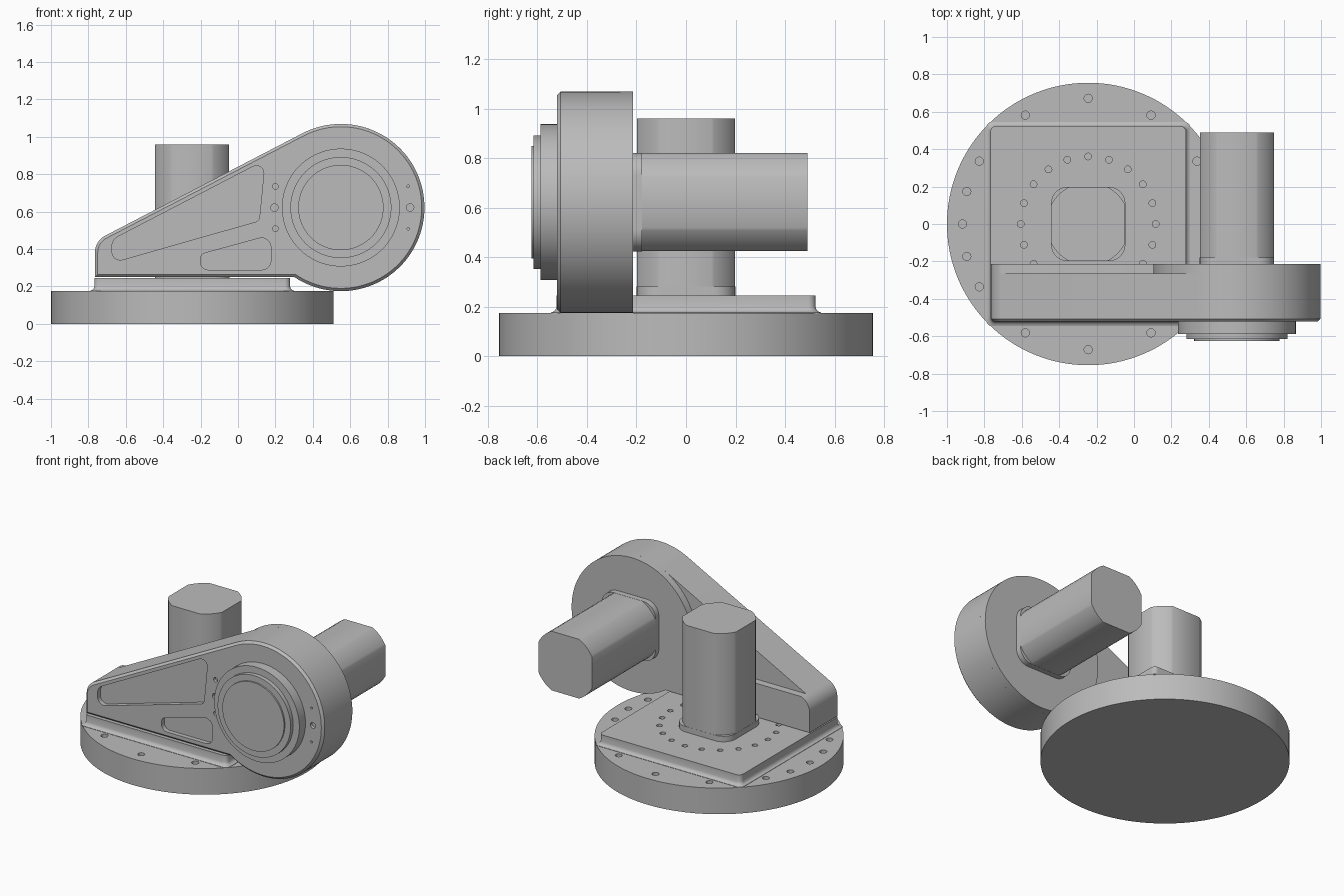
import bpy, bmesh
from math import cos, sin, tan, radians, pi, atan2
from mathutils import Vector

cube = bpy.data.objects.get("Cube")
if cube:
    bpy.data.objects.remove(cube, do_unlink=True)

metal = bpy.data.materials.new("plain_grey_metal")
metal.use_nodes = True
GREY = (0.5, 0.5, 0.5, 1)
metal.diffuse_color = GREY
for node in metal.node_tree.nodes:
    if node.type == 'BSDF_PRINCIPLED':
        node.inputs["Base Color"].default_value = GREY
        node.inputs["Roughness"].default_value = 0.6


# ---- 2D outlines ----
def arc(cx, cy, r, start, end, n):
    return [(cx + r * cos(radians(start + (end - start) * i / n)),
             cy + r * sin(radians(start + (end - start) * i / n))) for i in range(n + 1)]


def circle(cx, cy, r, n=96):
    return arc(cx, cy, r, 0, 360, n)[:-1]


def rounded(corners, steps=8):
    """Polygon of (x, y, radius) corners with filleted corners."""
    out = []
    for i, (x, y, r) in enumerate(corners):
        p = Vector((x, y))
        if r == 0:
            out.append((x, y))
            continue
        a = (Vector(corners[i - 1][:2]) - p).normalized()
        b = (Vector(corners[(i + 1) % len(corners)][:2]) - p).normalized()
        half = a.angle(b) / 2
        centre = p + (a + b).normalized() * r / sin(half)
        u = (p + a * r / tan(half) - centre).normalized()
        v = (p + b * r / tan(half) - centre).normalized()
        out += [tuple(centre + u.slerp(v, k / steps) * r) for k in range(steps + 1)]
    return out


def square(cx, cy, h, r):
    return rounded([(cx + sx * h, cy + sy * h, r)
                    for sx, sy in ((-1, -1), (1, -1), (1, 1), (-1, 1))])


def motor_outline(cx, cy, h=0.198, r=0.223):
    """Square whose corners are trimmed by a circle."""
    a = atan2((r * r - h * h) ** 0.5, h) * 180 / pi
    return [p for q in range(4) for p in arc(cx, cy, r, 90 * q + a, 90 * q + 90 - a, 10)]


# ---- solids ----
def loft(bm, sections, axis):
    """Skin outlines placed at depths along an axis, and cap both ends."""
    rings = []
    for outline, d in sections:
        rings.append([bm.verts.new((p[0], p[1], d) if axis == 'Z' else (p[0], d, p[1]))
                      for p in outline])
    for low, high in zip(rings, rings[1:]):
        for i in range(len(low)):
            j = (i + 1) % len(low)
            bm.faces.new((low[i], low[j], high[j], high[i]))
    caps = [bm.faces.new(rings[0]), bm.faces.new(rings[-1])]
    bmesh.ops.recalc_face_normals(bm, faces=bm.faces[:])
    return caps


def make_object(name, bm):
    mesh = bpy.data.meshes.new(name)
    bm.to_mesh(mesh)
    bm.free()
    mesh.materials.append(metal)
    obj = bpy.data.objects.new(name, mesh)
    bpy.context.scene.collection.objects.link(obj)
    return obj


def select(obj):
    bpy.ops.object.select_all(action='DESELECT')
    obj.select_set(True)
    bpy.context.view_layer.objects.active = obj


def solid(name, sections, axis, front_chamfer=0, cuts=()):
    """Lofted part; cuts are (outline, from, to) recesses along the same axis."""
    bm = bmesh.new()
    caps = loft(bm, sections, axis)
    if front_chamfer:
        bmesh.ops.bevel(bm, geom=list(caps[0].edges), offset=front_chamfer,
                        segments=1, affect='EDGES')
    obj = make_object(name, bm)
    if cuts:
        cb = bmesh.new()
        for outline, d0, d1 in cuts:
            loft(cb, [(outline, d0), (outline, d1)], axis)
        cutter = make_object(name + "_cutter", cb)
        cutter.hide_render = True
        mod = obj.modifiers.new("recesses", 'BOOLEAN')
        mod.operation, mod.solver, mod.object = 'DIFFERENCE', 'EXACT', cutter
        select(obj)
        bpy.ops.object.modifier_apply(modifier=mod.name)
        bpy.data.objects.remove(cutter, do_unlink=True)
    select(obj)
    bpy.ops.object.shade_smooth_by_angle(angle=radians(30))
    return obj


BX = -0.245                 # base axis
DX, DZ, DR = 0.55, 0.622, 0.447   # drum axis and radius


def bolt_ring(radius, angles, r, top, depth):
    return [(circle(BX + radius * cos(radians(a)), radius * sin(radians(a)), r, 16),
             top - depth, top + 0.05) for a in angles]


# Round base with a symmetric bolt pattern
side = [0, 15, 30, 60]
angles = {a % 360 for s in side for a in (s, -s, 180 - s, 180 + s)} | {90, 270}
disc = circle(BX, 0, 0.755, 128)
solid("base_disc", [(disc, 0), (disc, 0.175)], 'Z',
      cuts=bolt_ring(0.672, sorted(angles), 0.022, 0.175, 0.03))

# Square mounting plate with a flared foot
flare = [(0.545, 0.17), (0.545, 0.177), (0.534, 0.181), (0.527, 0.188), (0.523, 0.2), (0.523, 0.245)]
solid("mounting_plate", [(square(BX, 0, h, 0.03), z) for h, z in flare], 'Z',
      cuts=bolt_ring(0.361, range(0, 360, 18), 0.018, 0.245, 0.03))

# Arm front half: tapered body running into the drum, with recesses
tail = rounded([(0.344, 1.019, 0), (-0.765, 0.443, 0.1), (-0.765, 0.25, 0)])
arm = arc(DX, DZ, DR, -123.6, 117.5, 80) + tail[1:]
upper_pocket = rounded([(-0.674, 0.327, 0.045), (0.113, 0.551, 0.03),
                        (0.145, 0.875, 0.04), (-0.674, 0.45, 0.06)])
lower_pocket = rounded([(-0.2, 0.289, 0.04), (0.176, 0.289, 0.05),
                        (0.176, 0.475, 0.05), (-0.2, 0.372, 0.03)])
FRONT = -0.522
cuts = [(p, FRONT - 0.05, FRONT + 0.03) for p in (upper_pocket, lower_pocket)]
for x, dz, r in ((0.195, 0, 0.02), (0.2, 0.113, 0.015), (0.2, -0.113, 0.015),
                 (0.92, 0, 0.02), (0.91, 0.113, 0.007), (0.91, -0.113, 0.007)):
    cuts.append((circle(x, DZ, r, 16) if dz == 0 else circle(x, DZ + dz, r, 16),
                 FRONT - 0.05, FRONT + 0.02))
solid("arm_body", [(arm, FRONT), (arm, -0.265)], 'Y', front_chamfer=0.015, cuts=cuts)

# Arm rear half: full drum with a low ledge towards the tail
LEDGE = 0.475
ledge = arc(DX, DZ, DR, -123.6, 199.2, 100) + [(-0.703, LEDGE)] + tail[-9:]
solid("arm_rear_ledge", [(ledge, -0.265), (ledge, -0.215)], 'Y')

# Stepped output hub on the drum front
for name, r, y0, y1 in (("hub_outer_ring", 0.315, -0.51, -0.587),
                        ("hub_middle_ring", 0.27, -0.58, -0.615),
                        ("hub_cap", 0.228, -0.61, -0.625)):
    ring = circle(DX, DZ, r)
    solid(name, [(ring, y0), (ring, y1)], 'Y')

# Two motors with corner-filling flanges
for name, cx, cy, axis, start, end in (("base_motor", BX, 0, 'Z', 0.24, 0.96),
                                       ("arm_motor", DX, DZ, 'Y', -0.22, 0.49)):
    body = motor_outline(cx, cy)
    solid(name, [(body, start), (body, end)], axis)
    flange = square(cx, cy, 0.199, 0.09)
    solid(name + "_flange", [(flange, start), (flange, start + 0.042)], axis)
